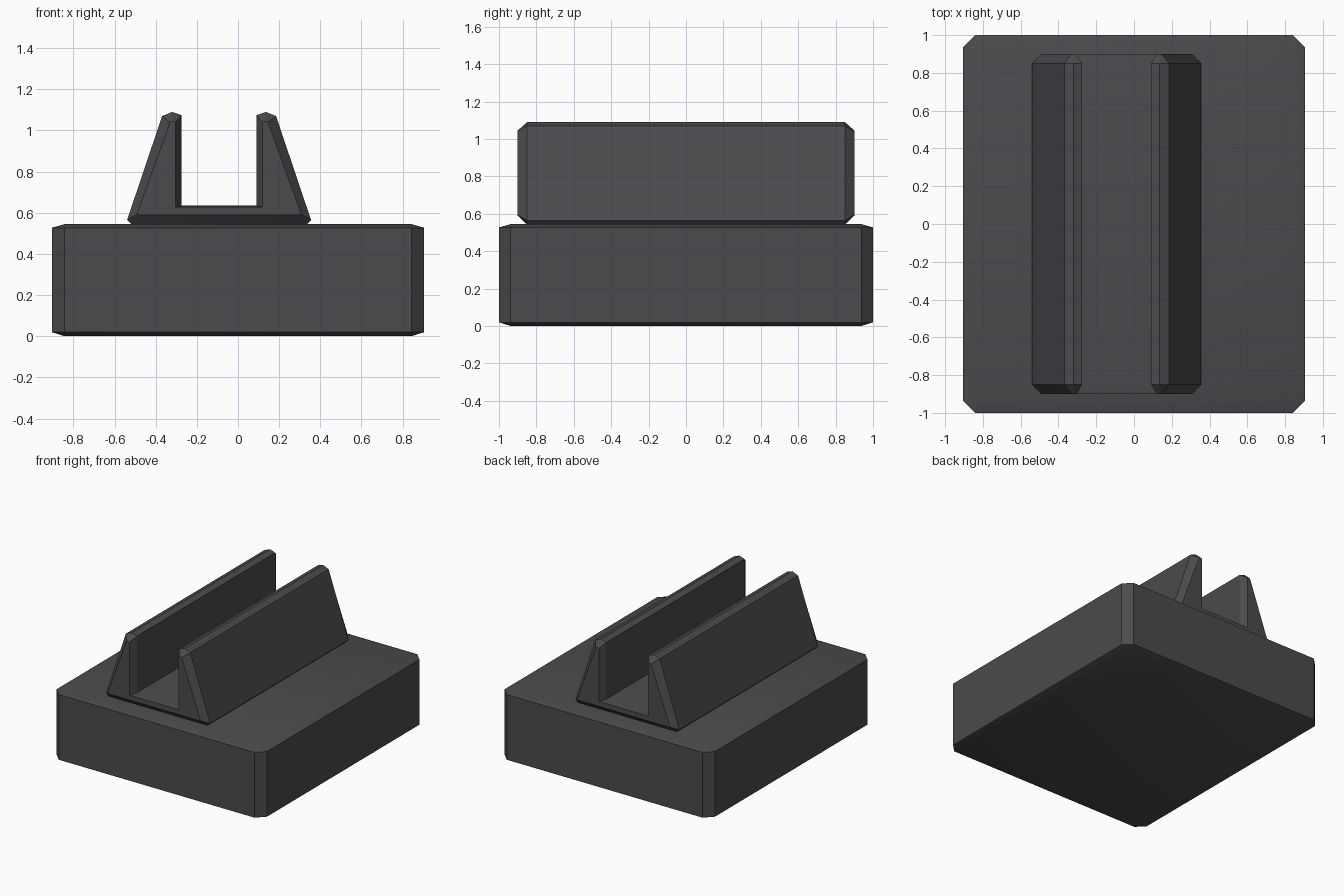
import bpy
import bmesh

if "Cube" in bpy.data.objects:
    bpy.data.objects.remove(bpy.data.objects["Cube"], do_unlink=True)

grey = bpy.data.materials.new("dark_grey")
grey.use_nodes = True
colour = (0.07, 0.068, 0.075, 1)
grey.diffuse_color = colour
grey.node_tree.nodes["Principled BSDF"].inputs["Base Color"].default_value = colour


def loft(name, rings):
    """Skin a closed solid through matching rings of points."""
    bm = bmesh.new()
    loops = [[bm.verts.new(p) for p in ring] for ring in rings]
    for a, b in zip(loops, loops[1:]):
        for i in range(len(a)):
            j = (i + 1) % len(a)
            bm.faces.new((a[i], a[j], b[j], b[i]))
    bm.faces.new(loops[0])
    bm.faces.new(loops[-1])
    bmesh.ops.remove_doubles(bm, verts=bm.verts, dist=0.0005)
    bmesh.ops.recalc_face_normals(bm, faces=bm.faces)
    mesh = bpy.data.meshes.new(name)
    bm.to_mesh(mesh)
    bm.free()
    obj = bpy.data.objects.new(name, mesh)
    bpy.context.collection.objects.link(obj)
    mesh.materials.append(grey)
    bpy.ops.object.select_all(action="DESELECT")
    obj.select_set(True)
    bpy.context.view_layer.objects.active = obj
    bpy.ops.object.shade_smooth_by_angle()
    return obj


def octagon(w, d, cut, z):
    """Rectangle with cut corners, at height z."""
    q = [(w, d - cut), (w - cut, d)]
    corners = q + [(-x, y) for x, y in q[::-1]]
    corners += [(-x, -y) for x, y in corners]
    return [(x, y, z) for x, y in corners]


# Base block: chamfered corners, shallow chamfers above and below
W, D, C = 0.905, 1.0, 0.063
loft("base_block", [
    octagon(W - C, D - C, 0, 0),
    octagon(W, D, C, 0.02),
    octagon(W, D, C, 0.527),
    octagon(W - C, D - C, 0, 0.545),
])

# Slotted rail: half profiles of the body and of its smaller end faces
CENTRE = -0.092
body = [(0.425, 0.543), (0.447, 0.565), (0.277, 1.07),
        (0.228, 1.09), (0.183, 1.075), (0.183, 0.635)]
end = [(0.385, 0.59), (0.4, 0.592), (0.238, 1.04),
       (0.225, 1.045), (0.212, 1.04), (0.212, 0.628)]


def section(half, y):
    """Mirror a half profile into a full cross-section at y."""
    full = half + [(-x, z) for x, z in half[::-1]]
    return [(CENTRE + x, y, z) for x, z in full]


loft("slotted_rail", [section(end, -0.9), section(body, -0.85),
                      section(body, 0.85), section(end, 0.9)])
